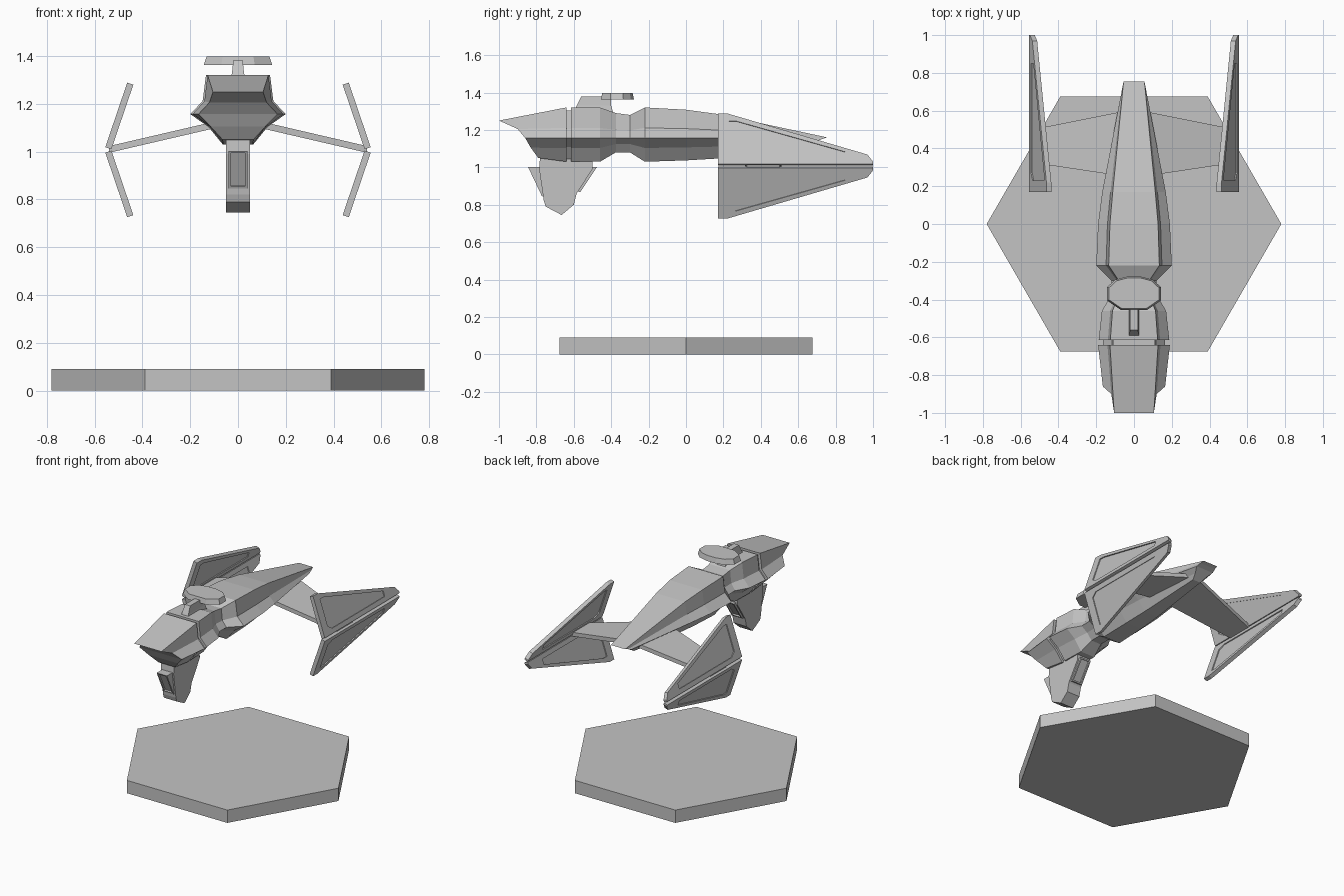
import bpy, bmesh, math

cube = bpy.data.objects.get("Cube")
if cube:
    bpy.data.objects.remove(cube, do_unlink=True)

grey = bpy.data.materials.new("light_grey")
grey.use_nodes = True
grey.diffuse_color = (0.55, 0.55, 0.55, 1)
for node in grey.node_tree.nodes:
    if node.type == 'BSDF_PRINCIPLED':
        node.inputs["Base Color"].default_value = grey.diffuse_color


def loft(name, rings, strip_caps=False, panel_axis_limit=None):
    """Skin a list of equal-length point rings and close both ends."""
    bm = bmesh.new()
    loops = [[bm.verts.new(p) for p in ring] for ring in rings]
    n = len(loops[0])
    for a, b in zip(loops, loops[1:]):
        for i in range(n):
            j = (i + 1) % n
            bm.faces.new((a[i], a[j], b[j], b[i]))
    for end in (loops[0], loops[-1]):
        if strip_caps:
            for i in range(n // 2 - 1):
                bm.faces.new((end[i], end[i + 1], end[n - 2 - i], end[n - 1 - i]))
        else:
            bm.faces.new(end)
    bmesh.ops.recalc_face_normals(bm, faces=bm.faces[:])
    bm.normal_update()
    if panel_axis_limit:
        faces = [f for f in bm.faces if abs(f.normal.y) > panel_axis_limit]
        bmesh.ops.inset_individual(bm, faces=faces, thickness=0.014)
        bmesh.ops.inset_individual(bm, faces=faces, thickness=0.001, depth=-0.01)
    mesh = bpy.data.meshes.new(name)
    bm.to_mesh(mesh)
    bm.free()
    mesh.materials.append(grey)
    obj = bpy.data.objects.new(name, mesh)
    bpy.context.collection.objects.link(obj)
    return obj


def mirrored(half):
    """Complete a half cross-section, listed top to bottom, across x = 0."""
    return half + [(-x, y, z) for x, y, z in reversed(half)]


MID = 1.157


def section(y, width, top, bottom, mid=MID):
    """Hull cross-section with a ridge at its widest height."""
    up, down = top - mid, mid - bottom
    return mirrored([(width * 0.67, y, top), (width * 0.74, y, mid + up * 0.33),
                     (width, y, mid), (width * 0.62, y, mid - down * 0.42),
                     (width * 0.32, y, bottom)])


def slab(name, profile, half_width, **kw):
    """Extrude a (y, z) profile across x."""
    return loft(name, [[(x, y, z) for y, z in profile] for x in (-half_width, half_width)], **kw)


# Hexagonal stand
corners = [(0.78 * math.cos(math.radians(a)), 0.78 * math.sin(math.radians(a)))
           for a in range(0, 360, 60)]
loft("hexagonal_base", [[(x, y, z) for x, y in corners] for z in (0, 0.09)])

# Head with a pointed overhanging nose
nose = mirrored([(0.105, -1.0, 1.25), (0.12, -0.9, 1.205), (0.165, -0.86, MID),
                 (0.115, -0.83, 1.105), (0.065, -0.79, 1.05)])
loft("head", [nose, section(-0.64, 0.19, 1.32, 1.03)], True)

# Joint, neck and middle hull
loft("head_joint", [section(-0.65, 0.165, 1.305, 1.045),
                    section(-0.6, 0.165, 1.305, 1.045)], True)
loft("middle_hull", [section(-0.615, 0.187, 1.32, 1.03), section(-0.46, 0.17, 1.32, 1.03),
                     section(-0.375, 0.12, 1.29, 1.08), section(-0.3, 0.12, 1.28, 1.08),
                     section(-0.22, 0.2, 1.32, 1.03)], True)

# Long tapering rear hull
tail = mirrored([(0.055, 0.755, 1.16), (0.06, 0.73, 1.152), (0.066, 0.7, 1.14),
                 (0.045, 0.66, 1.115), (0.03, 0.62, 1.09)])
loft("rear_hull", [section(-0.22, 0.2, 1.32, 1.03), section(0.0, 0.19, 1.308, 1.037),
                   section(0.17, 0.168, 1.285, 1.047), tail], True)

# Sensor dish on a stalk
right = [(0.035, -0.278), (0.1, -0.295), (0.143, -0.335), (0.143, -0.405), (0.07, -0.455)]
outline = right + [(-x, y) for x, y in reversed(right)]
loft("dish", [[(x * k, -0.367 + (y + 0.367) * k, z) for x, y in outline]
              for k, z in ((1, 1.362), (0.92, 1.398))])
stalk = [[(-w, a, z), (w, a, z), (w, b, z), (-w, b, z)]
         for w, a, b, z in ((0.032, -0.6, -0.39, 1.295), (0.025, -0.585, -0.4, 1.33),
                            (0.02, -0.56, -0.4, 1.38))]
loft("dish_stalk", stalk)

# Chin pod with recessed blocks in front and behind
slab("chin_pod", [(-0.78, 1.06), (-0.785, 0.99), (-0.76, 0.82), (-0.75, 0.79), (-0.665, 0.745),
                  (-0.6, 0.8), (-0.585, 0.86), (-0.5, 0.99), (-0.5, 1.06)], 0.05)
slab("chin_front_block", [(-0.845, 1.003), (-0.77, 0.845), (-0.7, 0.86), (-0.7, 1.003)],
     0.04, panel_axis_limit=0.8)
slab("chin_rear_block", [(-0.475, 1.003), (-0.565, 0.868), (-0.62, 0.88), (-0.62, 1.003)],
     0.04, panel_axis_limit=0.8)

# Wing outline and recessed panel outline, as (y, height from hinge)
OUTER = [(0.17, 0), (0.17, 0.27), (0.22, 0.27), (0.97, 0.05), (1.0, 0.012), (1.0, 0)]
PANEL = [(0.23, 0.055), (0.23, 0.23), (0.265, 0.23), (0.85, 0.065), (0.85, 0.03), (0.27, 0.03)]


def wing(name, side, up):
    def ring(points, offset):
        return [(side * (0.5425 - 0.34 * h + 0.947 * offset), y,
                 1.007 + up * (0.007 + h + 0.32 * offset)) for y, h in points]
    t, r = 0.0135, 0.007
    loft(name, [ring(PANEL, r), ring(PANEL, t), ring(OUTER, t),
                ring(OUTER, -t), ring(PANEL, -t), ring(PANEL, -r)])


# Paired struts and wings
for side, label in ((1, "left"), (-1, "right")):
    loft(label + "_strut",
         [[(side * x, a, z - 0.014), (side * x, b, z - 0.014),
           (side * x, b, z + 0.014), (side * x, a, z + 0.014)]
          for x, a, b, z in ((0.04, 0.25, 0.6, 1.125), (0.54, 0.325, 0.5, 1.009))])
    wing(label + "_upper_wing", side, 1)
    wing(label + "_lower_wing", side, -1)
